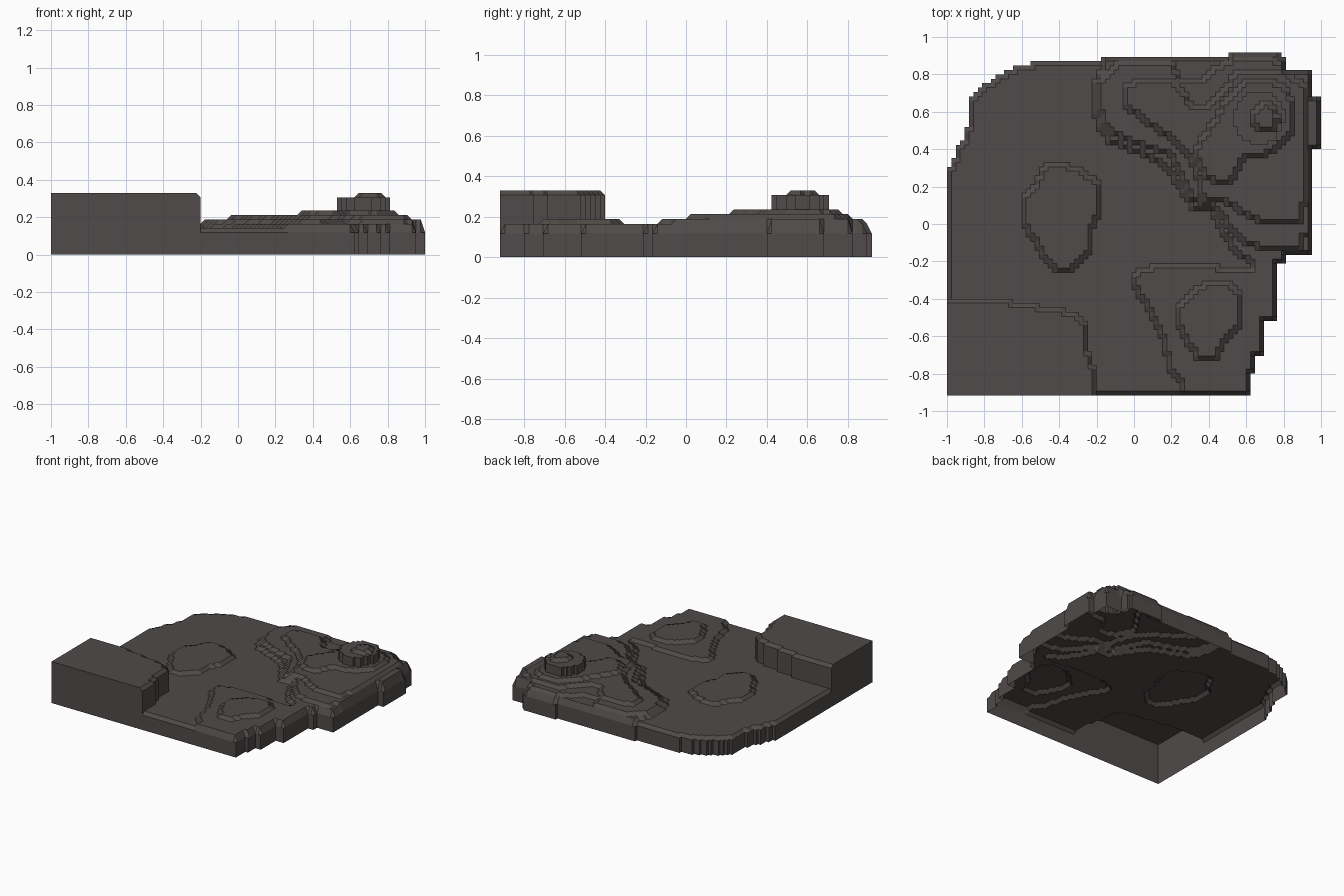
import bpy
import bmesh
import math

if "Cube" in bpy.data.objects:
    bpy.data.objects.remove(bpy.data.objects["Cube"], do_unlink=True)

# Terrain lattice: one cell is also one height step
COLS, ROWS = 85, 78
CELL = 2 / COLS

rock = bpy.data.materials.new("dark_rock")
rock.use_nodes = True
rock_colour = (0.08, 0.07, 0.067, 1)
rock.diffuse_color = rock_colour
rock.node_tree.nodes["Principled BSDF"].inputs["Base Color"].default_value = rock_colour
rock.node_tree.nodes["Principled BSDF"].inputs["Roughness"].default_value = 0.9


def ellipse(cx, cy, rx, ry, sides=24):
    angles = [math.tau * k / sides for k in range(sides)]
    return [(cx + rx * math.cos(a), cy + ry * math.sin(a)) for a in angles]


def inside(poly, x, y):
    """Even-odd test of a point against a closed outline."""
    hit = False
    for (ax, ay), (bx, by) in zip(poly, poly[1:] + poly[:1]):
        if (ay > y) != (by > y) and x < ax + (y - ay) * (bx - ax) / (by - ay):
            hit = not hit
    return hit


def cells_in(poly):
    """Lattice cells whose centre is inside an outline given in hundredths."""
    found = set()
    for i in range(COLS):
        for j in range(ROWS):
            x = (i + 0.5 - COLS / 2) * CELL * 100
            y = (j + 0.5 - ROWS / 2) * CELL * 100
            if inside(poly, x, y):
                found.add((i, j))
    return found


# Outer shoreline of the whole piece
land = cells_in([
    (-101, -99), (-101, 29), (-97, 31), (-96, 39), (-91, 47), (-88, 54), (-88, 67),
    (-82, 74), (-66, 83), (-58, 85), (-48, 88), (-18, 88), (-18, 90), (50, 90),
    (50, 99), (78, 99), (78, 90), (82, 90), (82, 83), (96, 83), (96, 68), (101, 67),
    (101, 42), (96, 40), (96, -17), (82, -17), (82, -22), (77, -22), (77, -51),
    (70, -52), (70, -70), (66, -70), (65, -80), (63, -80), (63, -99)])

# Contours of the low swell, the front shelf and the large hill
west_swell = cells_in([
    (-47, 34), (-38, 34), (-25, 28), (-17, 22), (-17, 7), (-21, -2), (-23, -17),
    (-32, -26), (-42, -26), (-49, -19), (-60, 0), (-60, 15), (-54, 22)])
front_shelf = cells_in([
    (0, -35), (0, -25), (6, -23), (20, -20), (47, -20), (47, -23), (62, -24),
    (64, -18), (99, -18), (99, -99), (25, -99), (25, -86), (18, -78), (15, -62)])
shelf_mound = cells_in([
    (39, -30), (52, -30), (59, -40), (57, -55), (49, -65), (45, -72), (33, -72),
    (27, -64), (22, -54), (22, -43), (30, -35)])
hill_foot = cells_in([
    (-14, 99), (-18, 83), (-23, 75), (-23, 60), (-19, 50), (-14, 43), (5, 36),
    (15, 31), (18, 26), (31, 7), (40, 6), (49, -10), (55, -17), (62, -22),
    (70, -24), (110, -24), (110, 99)])
hill_lower = cells_in([
    (-5, 88), (-12, 85), (-20, 75), (-20, 60), (-15, 50), (-5, 44), (18, 36),
    (24, 25), (30, 12), (42, 8), (52, -5), (60, -12), (70, -14), (90, -14),
    (92, -6), (110, -6), (110, 86), (80, 88), (55, 90), (42, 84), (34, 77),
    (25, 79), (20, 88)])
hill_middle = cells_in([
    (-6, 74), (-6, 62), (14, 48), (24, 40), (30, 32), (36, 13), (50, 10), (58, 4),
    (68, 0), (90, 0), (93, 15), (93, 75), (80, 83), (55, 83), (40, 65), (34, 63),
    (28, 70), (20, 78), (0, 78)])
hill_upper = cells_in([
    (32, 42), (33, 32), (38, 24), (43, 20), (52, 21), (57, 28), (60, 35), (75, 37),
    (83, 45), (87, 52), (87, 65), (82, 73), (75, 78), (60, 78), (50, 70), (44, 60)])

# Tall parts with upright walls
peak = cells_in(ellipse(67, 57, 13.5, 14.5))
knob = cells_in(ellipse(70, 57, 8, 9))
block = land & cells_in([
    (-110, -39), (-65, -41), (-35, -46), (-26, -50), (-25, -65), (-21, -75),
    (-20, -99), (-110, -99)])

SHORE, PLAIN, WALL_TOP, SUMMIT = 5, 6, 13, 14
TERRACES = [
    (west_swell | front_shelf | hill_foot, 7),
    (shelf_mound | hill_lower, 8),
    (hill_middle, 9),
    (hill_upper, 10)]

ground_level = {}
for cell in land:
    level = PLAIN
    for region, step in TERRACES:
        if cell in region:
            level = step
    ground_level[cell] = level


def corner_height(corner, level_of):
    """A corner takes the lowest of its four cells, so each step slopes inward."""
    i, j = corner
    return CELL * min(level_of((a, b)) for a in (i - 1, i) for b in (j - 1, j))


def ground_height(corner):
    return corner_height(corner, lambda c: ground_level.get(c, SHORE))


def peak_height(corner):
    return corner_height(corner, lambda c: SUMMIT if c in knob else WALL_TOP)


def block_height(corner):
    return corner_height(
        corner, lambda c: WALL_TOP if c in land and c not in block else SUMMIT)


def build_part(name, cells, height, walls_inland):
    """Sloped top over the cells, with walls round the open edges."""
    bm = bmesh.new()
    cache = {}

    def vert(corner, z):
        key = (corner, round(z, 4))
        if key not in cache:
            i, j = corner
            cache[key] = bm.verts.new(((i - COLS / 2) * CELL, (j - ROWS / 2) * CELL, z))
        return cache[key]

    for i, j in sorted(cells):
        ring = [(i, j), (i + 1, j), (i + 1, j + 1), (i, j + 1)]
        bm.faces.new([vert(c, height(c)) for c in ring])
        beside = [(i, j - 1), (i + 1, j), (i, j + 1), (i - 1, j)]
        for k, neighbour in enumerate(beside):
            inland = neighbour in land
            if neighbour in cells or (inland and not walls_inland):
                continue
            a, b = ring[k], ring[(k + 1) % 4]
            low_a, low_b = (ground_height(a), ground_height(b)) if inland else (0, 0)
            bm.faces.new([vert(a, low_a), vert(b, low_b),
                          vert(b, height(b)), vert(a, height(a))])
    mesh = bpy.data.meshes.new(name)
    bm.to_mesh(mesh)
    bm.free()
    mesh.materials.append(rock)
    part = bpy.data.objects.new(name, mesh)
    bpy.context.collection.objects.link(part)


build_part("terraced_ground", land - block - peak, ground_height, False)
build_part("corner_block", block, block_height, True)
build_part("hill_peak", peak, peak_height, True)
